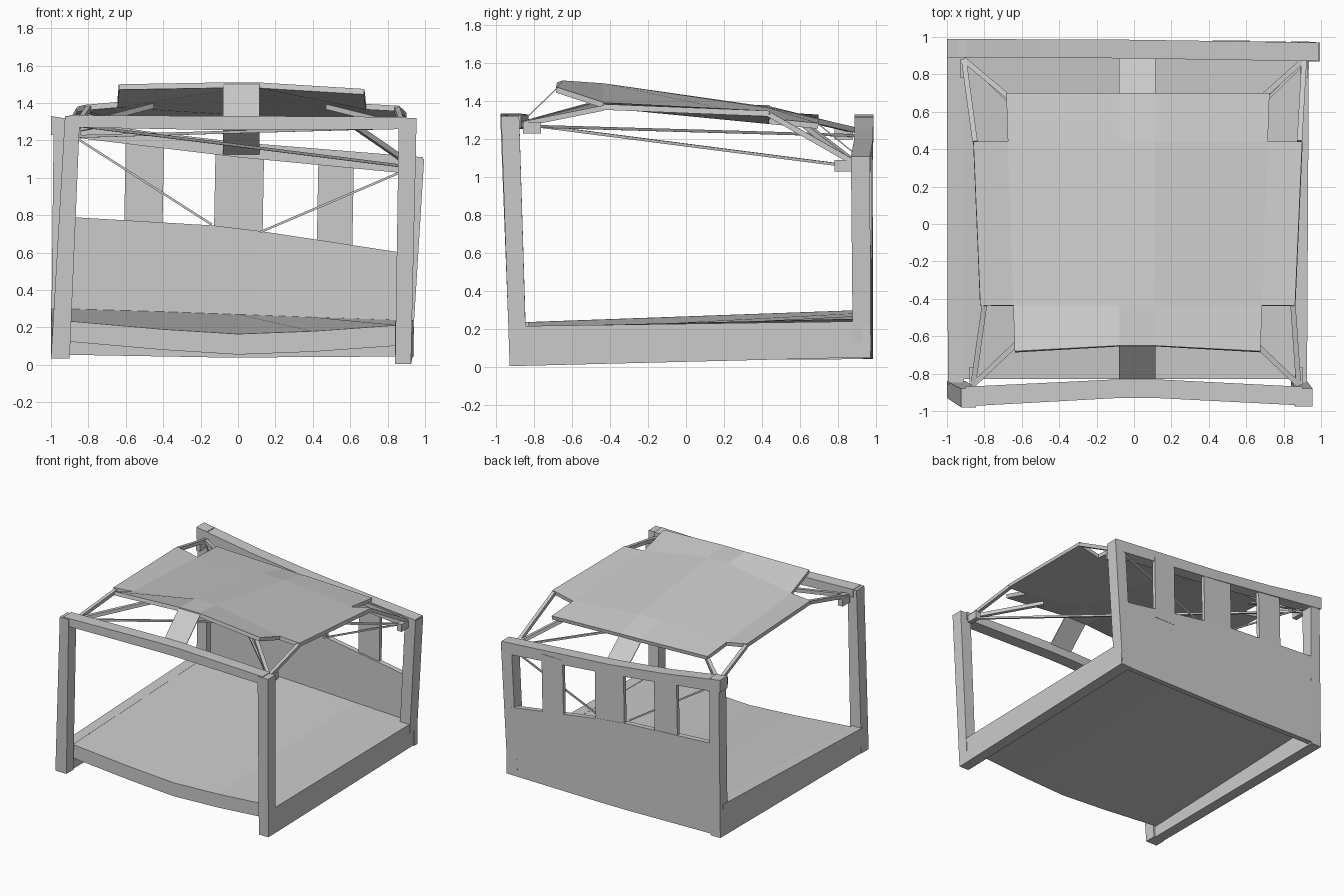
import bpy, bmesh
from mathutils import Vector

cube = bpy.data.objects.get("Cube")
if cube:
    bpy.data.objects.remove(cube, do_unlink=True)

GREY = (0.6, 0.6, 0.6, 1)
grey = bpy.data.materials.new("plain grey")
grey.use_nodes = True
grey.diffuse_color = GREY
grey.node_tree.nodes["Principled BSDF"].inputs["Base Color"].default_value = GREY


def finish(name, bm):
    bmesh.ops.recalc_face_normals(bm, faces=bm.faces)
    mesh = bpy.data.meshes.new(name)
    bm.to_mesh(mesh)
    bm.free()
    mesh.materials.append(grey)
    obj = bpy.data.objects.new(name, mesh)
    bpy.context.collection.objects.link(obj)
    return obj


def loft(name, sections):
    """Skin four-sided sections in order and cap both ends."""
    bm = bmesh.new()
    rings = [[bm.verts.new(p) for p in s] for s in sections]
    for a, b in zip(rings, rings[1:]):
        for i in range(4):
            j = (i + 1) % 4
            bm.faces.new((a[i], a[j], b[j], b[i]))
    bm.faces.new(rings[0])
    bm.faces.new(rings[-1])
    return finish(name, bm)


def at_x(x, y0, y1, z0, z1):
    return [(x, y0, z0), (x, y1, z0), (x, y1, z1), (x, y0, z1)]


def at_y(y, x0, x1, z0, z1):
    return [(x0, y, z0), (x1, y, z0), (x1, y, z1), (x0, y, z1)]


def at_z(z, x0, x1, y0, y1):
    return [(x0, y0, z), (x1, y0, z), (x1, y1, z), (x0, y1, z)]


def bar(name, start, end, w):
    """Square bar between two points."""
    a, b = Vector(start), Vector(end)
    d = (b - a).normalized()
    u = d.cross(Vector((0, 0, 1))).normalized() * w / 2
    v = d.cross(u).normalized() * w / 2
    loft(name, [[p + u + v, p - u + v, p - u - v, p + u - v] for p in (a, b)])


# Leaning corner posts
loft("front_right_post", [at_z(.035, -1, -.9, -.93, -.84), at_z(1.33, -.925, -.845, -.98, -.88)])
loft("front_left_post", [at_z(.005, .84, .925, -.93, -.84), at_z(1.32, .86, .955, -.975, -.88)])
loft("back_right_post", [at_z(.04, -1, -.91, .89, .985), at_z(1.32, -.985, -.9, .89, .985)])
loft("back_left_post", [at_z(.05, .84, .93, .88, .975), at_z(1.1, .9, .995, .87, .97)])

# Side sills, level with the floor edges
loft("right_sill", [at_y(-.86, -.995, -.91, .035, .235), at_y(.95, -1, -.91, .04, .3)])
loft("left_sill", [at_y(-.86, .84, .925, .005, .215), at_y(.95, .84, .935, .05, .24)])

# Sagging floor slab, skinned from side to side
floor = []
for x, front, back in ((-.915, .235, .3), (-.4, .19, .285), (0, .165, .27),
                       (.4, .18, .255), (.85, .212, .24)):
    floor.append([(x, -.83, front - .11), (x, .955, back - .11), (x, .955, back), (x, -.83, front)])
loft("floor", floor)

# Head beams
loft("front_beam", [at_x(-.9, -.975, -.87, 1.27, 1.335), at_x(-.08, -.93, -.83, 1.255, 1.33),
                    at_x(.11, -.93, -.83, 1.255, 1.33), at_x(.9, -.97, -.87, 1.26, 1.325)])
loft("back_beam", [at_x(-1, .89, .99, 1.23, 1.33), at_x(-.5, .89, .987, 1.17, 1.25),
                   at_x(0, .885, .985, 1.11, 1.19), at_x(.99, .87, .97, 1.015, 1.11)])

# Back wall with window piers set slightly back
loft("back_wall", [at_x(-.98, .94, .985, .055, .795), at_x(-.13, .94, .983, .04, .745),
                   at_x(.12, .94, .982, .04, .715), at_x(.94, .93, .973, .045, .59)])
for x0, x1 in ((-.61, -.405), (-.13, .13), (.42, .61)):
    z0, z1 = .71 - .1 * x0, 1.15 - .1 * x0
    loft("wall_pier", [at_z(z0 - .1, x0, x1, .95, .98), at_z(z1, x0 + .01, x1 + .01, .95, .98)])

# Wall cross bracing
bar("wall_brace", (-.86, .93, 1.21), (-.14, .93, .75), .012)
bar("wall_brace", (.87, .93, 1.03), (.12, .93, .71), .012)

# Warped cross-shaped roof sheet: the front flap tips up, the wings lie low
rows = (
    (-.68, (None, 1.5, 1.51, 1.51, 1.475, None)),
    (-.435, (1.39, 1.405, 1.495, 1.495, 1.395, 1.385)),
    (.44, (1.38, 1.345, 1.37, 1.365, 1.31, 1.35)),
    (.7, (None, 1.33, 1.31, 1.305, 1.285, None)),
)
cols = (-.84, -.66, -.08, .11, .7, .88)
roof = bmesh.new()
grid = [[z and roof.verts.new((x * (1 + .05 * y), y + (.03 if abs(x) < .2 and y < -.5 else 0), z))
         for x, z in zip(cols, zs)] for y, zs in rows]
for a, b in zip(grid, grid[1:]):
    for i in range(5):
        quad = (a[i], a[i + 1], b[i + 1], b[i])
        if all(quad):
            roof.faces.new(quad)
sheet = finish("roof", roof)
if sheet.data.polygons[0].normal.z < 0:
    sheet.data.flip_normals()
thick = sheet.modifiers.new("thickness", 'SOLIDIFY')
thick.thickness = .03
thick.offset = -1

# Corner joints, each with a diagonal strut under the sheet and one to the wing
joints = {
    "front_right": ((-.86, -.86, 1.28), (-.46, -.48, 1.385), (-.8, -.435, 1.37)),
    "front_left": ((.88, -.86, 1.28), (.48, -.48, 1.38), (.85, -.435, 1.365)),
    "back_right": ((-.91, .88, 1.25), (-.6, .62, 1.31), (-.85, .44, 1.36)),
    "back_left": ((.91, .88, 1.08), (.62, .62, 1.28), (.885, .44, 1.33)),
}
for name, (joint, under, wing) in joints.items():
    bar(name + "_strut", joint, under, .028)
    bar(name + "_strut", joint, wing, .028)
    x, y, z = joint
    loft(name + "_joint", [at_y(end, x - .02, x + .02, z - .05, z + .01) for end in (y, y * .89)])

# Diagonal tie rods
bar("tie_rod", (-.86, -.86, 1.28), (.9, .85, 1.06), .015)
bar("tie_rod", (.88, -.86, 1.27), (-.9, .88, 1.22), .015)

# Central link plates between head beams and roof
for name, y0, z0, y1, z1 in (("front_link", -.83, 1.32, -.65, 1.495),
                             ("back_link", .89, 1.12, .7, 1.275)):
    loft(name, [[(x, y0, z0), (x, y1, z1), (x, y1, z1 + .008), (x, y0, z0 + .008)]
                for x in (-.08, .115)])
